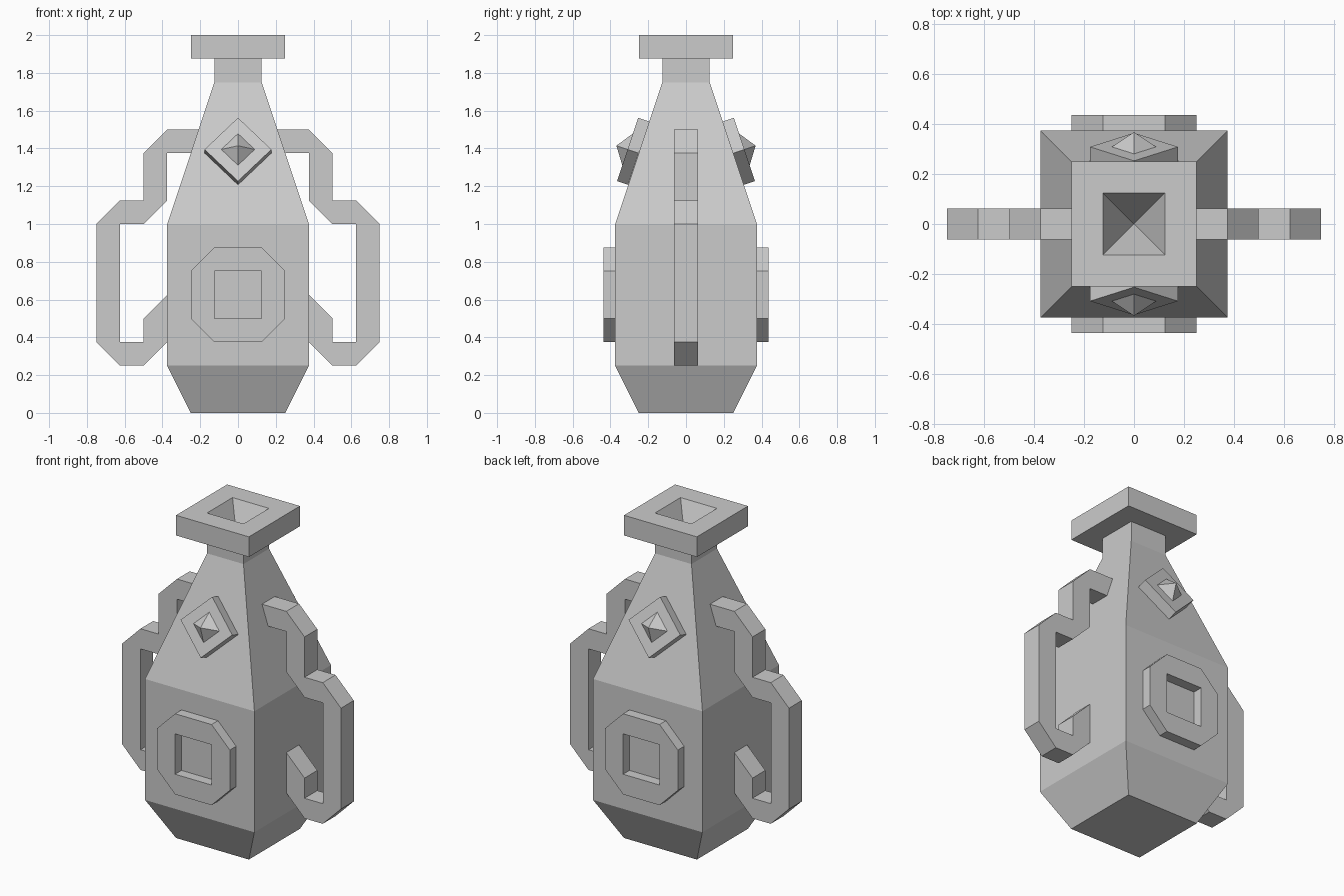
import bpy
import bmesh
from math import atan2, pi
from mathutils import Matrix, Vector

cube = bpy.data.objects.get("Cube")
if cube:
    bpy.data.objects.remove(cube)

stone = bpy.data.materials.new("plain_grey")
stone.use_nodes = True
GREY = (0.6, 0.6, 0.6, 1)
stone.diffuse_color = GREY
stone.node_tree.nodes["Principled BSDF"].inputs["Base Color"].default_value = GREY


def finish(name, bm):
    """Turn a bmesh into a flat-shaded object."""
    bmesh.ops.recalc_face_normals(bm, faces=bm.faces)
    mesh = bpy.data.meshes.new(name)
    bm.to_mesh(mesh)
    bm.free()
    mesh.materials.append(stone)
    obj = bpy.data.objects.new(name, mesh)
    bpy.context.collection.objects.link(obj)
    return obj


def square_stack(bm, profile, tip=None):
    """Stack square rings of (half width, height); close the top with a tip."""
    rings = []
    for r, z in profile:
        corners = ((-r, -r), (r, -r), (r, r), (-r, r))
        rings.append([bm.verts.new((x, y, z)) for x, y in corners])
    for low, high in zip(rings, rings[1:]):
        for i in range(4):
            j = (i + 1) % 4
            bm.faces.new((low[i], low[j], high[j], high[i]))
    bm.faces.new(rings[0][::-1])
    if tip is not None:
        point = bm.verts.new((0, 0, tip))
        for i in range(4):
            bm.faces.new((rings[-1][i], rings[-1][(i + 1) % 4], point))


def extrude_outline(bm, points, depth):
    """Extrude an outline in x and z along -y."""
    face = bm.faces.new([bm.verts.new((x, 0, z)) for x, z in points])
    grown = bmesh.ops.extrude_face_region(bm, geom=[face])["geom"]
    moved = [v for v in grown if isinstance(v, bmesh.types.BMVert)]
    bmesh.ops.translate(bm, vec=(0, -depth, 0), verts=moved)
    return next(f for f in grown if isinstance(f, bmesh.types.BMFace))


# Jar body with neck, lip and sunken pyramid mouth
bm = bmesh.new()
square_stack(bm, [(.25, 0), (.375, .25), (.375, 1), (.125, 1.75), (.125, 1.875),
                  (.25, 1.875), (.25, 2), (.125, 2)], tip=1.75)
finish("jar_body", bm)

# Stepped handles
HANDLE = [(.19, 1.5), (.375, 1.5), (.5, 1.375), (.5, 1.125), (.625, 1.125),
          (.75, 1), (.75, .375), (.625, .25), (.5, .25), (.375, .375),
          (.375, .625), (.5, .5), (.5, .375), (.625, .375), (.625, 1),
          (.5, 1), (.375, 1.125), (.375, 1.375), (.23, 1.375)]
for name, side in (("left_handle", 1), ("right_handle", -1)):
    bm = bmesh.new()
    extrude_outline(bm, [(side * x, z) for x, z in HANDLE], .125)
    bmesh.ops.translate(bm, vec=(0, .0625, 0), verts=bm.verts)
    finish(name, bm)

slope = atan2(.75, .25)
for name, turn in (("front", 0), ("back", pi)):
    spin = Matrix.Rotation(turn, 4, "Z")

    # Octagonal frame around a square recess
    bm = bmesh.new()
    a, b = .25, .125
    octagon = [(a, b), (b, a), (-b, a), (-a, b), (-a, -b), (-b, -a), (b, -a), (a, -b)]
    square = [(b, b), (-b, b), (-b, -b), (b, -b)]
    out = [[bm.verts.new((x, y, z)) for x, z in octagon] for y in (-.375, -.4375)]
    hole = [[bm.verts.new((x, y, z)) for x, z in square] for y in (-.375, -.4375)]
    for back, front in (out, hole):
        n = len(back)
        for i in range(n):
            j = (i + 1) % n
            bm.faces.new((back[i], back[j], front[j], front[i]))
    for rim, inner in zip(out, hole):
        for i in range(4):
            j = (i + 1) % 4
            bm.faces.new((rim[2 * i], rim[2 * i + 1], inner[i]))
            bm.faces.new((rim[2 * i + 1], rim[(2 * i + 2) % 8], inner[j], inner[i]))
    bmesh.ops.transform(bm, matrix=spin @ Matrix.Translation((0, 0, .625)), verts=bm.verts)
    finish(name + "_octagon_frame", bm)

    # Diamond stud with a raised pyramid, lying on the sloping shoulder
    bm = bmesh.new()
    square_stack(bm, [(.125, 0), (.125, .0625), (.0625, .0625)], tip=.125)
    place = (spin @ Matrix.Translation(Vector((0, -.25, 1.375)))
             @ Matrix.Rotation(slope, 4, "X") @ Matrix.Rotation(pi / 4, 4, "Z"))
    bmesh.ops.transform(bm, matrix=place, verts=bm.verts)
    finish(name + "_diamond_stud", bm)
